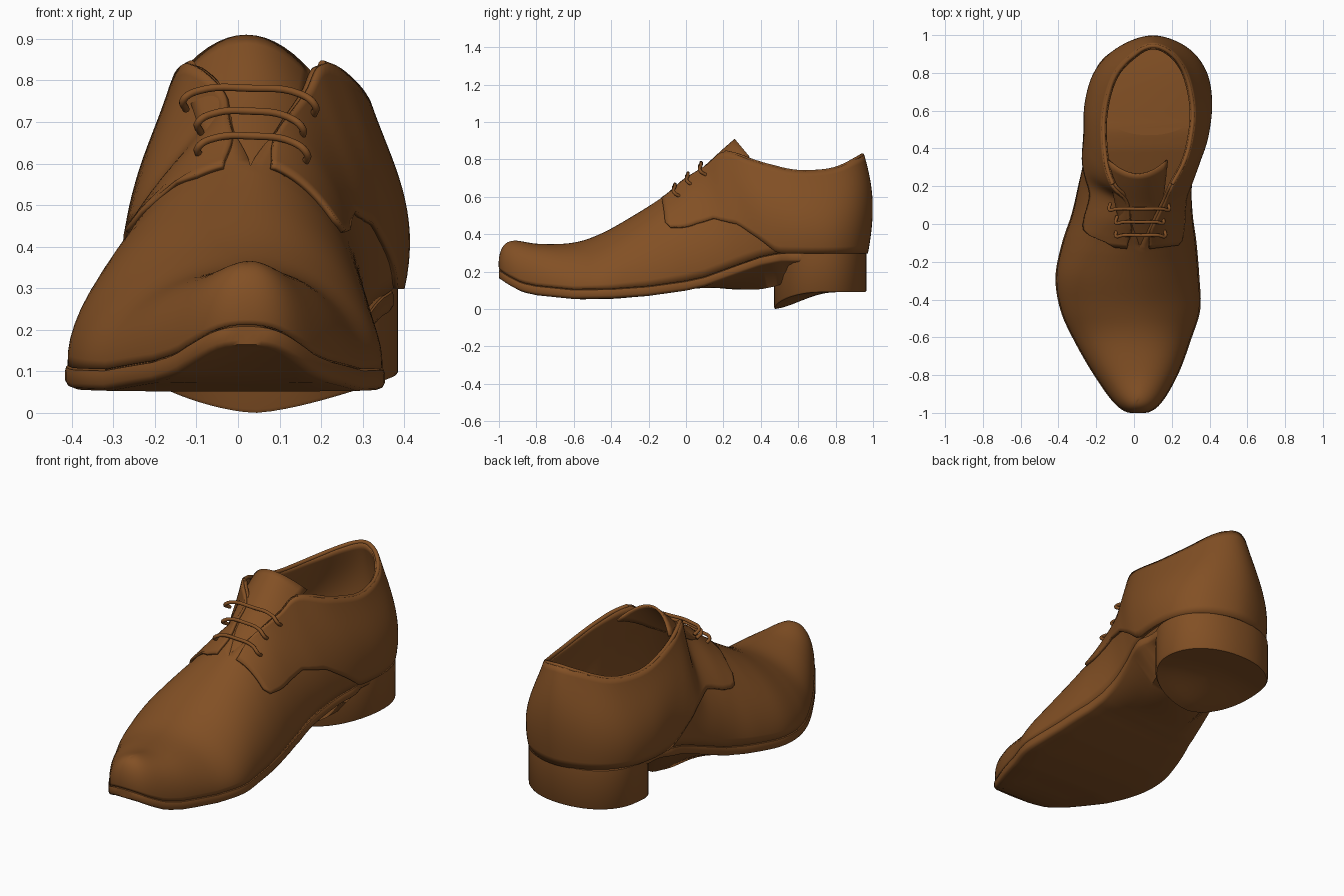
import bpy
import bmesh
import math
from mathutils import Vector

cube = bpy.data.objects.get("Cube")
if cube:
    bpy.data.objects.remove(cube)

leather = bpy.data.materials.new("brown leather")
leather.use_nodes = True
BROWN = (0.225, 0.08, 0.018, 1)
leather.diffuse_color = BROWN
leather.node_tree.nodes["Principled BSDF"].inputs["Base Color"].default_value = BROWN


def add_mesh(name, verts, faces, angle=40, solid=0, offset=1):
    me = bpy.data.meshes.new(name)
    me.from_pydata([tuple(v) for v in verts], [], faces)
    bm = bmesh.new()
    bm.from_mesh(me)
    bmesh.ops.remove_doubles(bm, verts=bm.verts, dist=0.0004)
    bm.to_mesh(me)
    bm.free()
    me.polygons.foreach_set("use_smooth", [True] * len(me.polygons))
    me.set_sharp_from_angle(angle=math.radians(angle))
    me.materials.append(leather)
    ob = bpy.data.objects.new(name, me)
    bpy.context.collection.objects.link(ob)
    if solid:
        mod = ob.modifiers.new("thickness", "SOLIDIFY")
        mod.thickness, mod.offset = solid, offset


def grid_faces(rows, cols, closed=False):
    """Quads between neighbouring rows; each row holds cols points."""
    return [(i * cols + j, (i + 1) % rows * cols + j,
             (i + 1) % rows * cols + j + 1, i * cols + j + 1)
            for i in range(rows if closed else rows - 1) for j in range(cols - 1)]


def smooth(a, b, v):
    t = max(0, min(1, (v - a) / (b - a)))
    return t * t * (3 - 2 * t)


def spline(p0, p1, p2, p3, t):
    return [0.5 * (2 * b + (c - a) * t + (2 * a - 5 * b + 4 * c - d) * t * t
                   + (3 * b - a - 3 * c + d) * t ** 3)
            for a, b, c, d in zip(p0, p1, p2, p3)]


def curve_at(keys, y):
    """Height read from a short list of (y, z) keys."""
    for (y0, z0), (y1, z1) in zip(keys, keys[1:]):
        if y <= y1:
            t = max(0, (y - y0) / (y1 - y0))
            return z0 + (z1 - z0) * t
    return keys[-1][1]


# Stations toe to heel: base y, base x right/left, top y, top x right/left, top z
STATIONS = [
    (-1, .02, .02, -.93, .02, .02, .362),
    (-.96, .125, -.085, -.9, .03, .03, .365),
    (-.8, .225, -.205, -.78, .03, .03, .348),
    (-.6, .3, -.32, -.6, .02, .02, .355),
    (-.45, .345, -.385, -.45, .01, .01, .405),
    (-.28, .34, -.41, -.28, .02, .02, .5),
    (-.1, .325, -.375, -.13, .03, .03, .595),
    (.05, .305, -.325, 0, .1, -.015, .69),
    (.2, .3, -.29, .12, .16, -.03, .77),
    (.33, .325, -.262, .21, .2, -.11, .838),
    (.48, .37, -.245, .36, .275, -.15, .79),
    (.65, .388, -.235, .58, .31, -.155, .735),
    (.8, .36, -.185, .78, .275, -.1, .745),
    (.91, .265, -.07, .895, .2, .005, .795),
    (.96, .1, .1, .94, .1, .1, .822)]
FEATHER = [(-1, .212), (-.95, .178), (-.88, .142), (-.8, .125), (-.6, .105), (-.4, .108),
           (-.2, .122), (0, .15), (.1, .172), (.3, .245), (.4, .28), (.5, .3)]
QUARTER_EDGE = [(-.2, .62), (-.12, .47), (-.08, .43), (0, .435), (.15, .48),
                (.28, .45), (.4, .37), (.5, .29), (.56, .1)]

# Closed loop of base and top points, running round by the +x side
right = [(r[1], r[0], r[4], r[3], r[6]) for r in STATIONS]
left = [(r[2], r[0], r[5], r[3], r[6]) for r in STATIONS]
keys = right + left[-2:0:-1]
K, SUB = len(keys), 6
loop = [spline(*[keys[(k + d) % K] for d in (-1, 0, 1, 2)], s / SUB)
        for k in range(K) for s in range(SUB)]
N = len(loop)
base = [Vector((p[0], p[1], curve_at(FEATHER, p[1]))) for p in loop]
top = [Vector(p[2:]) for p in loop]
# The vamp stays closed along its ridge ahead of the lacing
for i in range(1, 6 * SUB + 1):
    top[i].x = top[-i].x = (top[i].x + top[-i].x) / 2
normal = []
for i in range(N):
    d = base[(i + 1) % N] - base[i - 1]
    normal.append(Vector((d.y, -d.x, 0)).normalized())


def wall(i, t):
    """Point on the upper: t runs from the sole edge to the ridge or rim."""
    b, e, n = base[i], top[i], normal[i]
    h = e.z - b.z
    w = smooth(-.15, .35, b.y)
    flat = Vector((b.x - e.x, b.y - e.y, 0))
    broad = .85 - .3 * smooth(-.85, -.5, b.y)
    h1 = b + Vector((0, 0, .43 * h)) + n * (.008 + .034 * w)
    h2 = e + (flat * broad).lerp(n * .05 - Vector((0, 0, .33 * h)), w)
    s = 1 - t
    return b * s ** 3 + h1 * (3 * s * s * t) + h2 * (3 * s * t * t) + e * t ** 3


# Upper
M = 16
add_mesh("upper", [wall(i, j / M) for i in range(N) for j in range(M + 1)],
         grid_faces(N, M + 1, True), 60, .016, -1)

# Quarters: raised layer that wraps the heel and carries the lacing flaps
first = 6 * SUB
verts, stations = [], range(first, N - first + 1)


def below_edge(p):
    shift = .07 * (1 - smooth(-.1, .15, p.y)) if p.x < 0 else 0
    return p.z < curve_at(QUARTER_EDGE, p.y - shift)


for i in stations:
    v0 = 0
    while v0 < .8 and below_edge(wall(i, v0)):
        v0 += .005
    v1 = .9 + .1 * smooth(-.13, 0, top[i].y)
    verts += [wall(i, v0 + (v1 - v0) * j / M) for j in range(M + 1)]
add_mesh("quarters", verts, grid_faces(len(stations), M + 1), 50, .013)


def tube(name, paths, radius):
    cu = bpy.data.curves.new(name, "CURVE")
    cu.dimensions = "3D"
    cu.bevel_depth, cu.bevel_resolution = radius, 3
    cu.resolution_u, cu.use_fill_caps = 6, True
    for pts in paths:
        sp = cu.splines.new("BEZIER")
        sp.bezier_points.add(len(pts) - 1)
        for bp, co in zip(sp.bezier_points, pts):
            bp.co = co
            bp.handle_left_type = bp.handle_right_type = "AUTO"
    cu.materials.append(leather)
    ob = bpy.data.objects.new(name, cu)
    bpy.context.collection.objects.link(ob)


# Collar: rolled edge along the rim
rim = [top[i] + normal[i] * .002 for i in range(9 * SUB, N - 9 * SUB + 1)]
tube("collar", [rim[::3]], .011)

# Tongue: arched plate under the flaps, rising to a peak
RIDGE = [(-.22, .52), (-.13, .59), (0, .69), (.1, .768), (.2, .86), (.26, .912)]
verts, T, W = [], 20, 14
for a in range(T + 1):
    s = a / T
    y = -.22 + .48 * s
    half = .06 + .1 * s
    for b in range(W + 1):
        dx = half * (2 * b / W - 1)
        verts.append((.035 - .015 * s + dx, y + 3 * dx * dx * s ** 4,
                      curve_at(RIDGE, y) - .002 - 3.6 * dx * dx))
add_mesh("tongue", verts, [f[::-1] for f in grid_faces(T + 1, W + 1)], 60, .012, -1)

# Laces: three bars across the flaps, ends tucked into the eyelets
bars = []
for y, z, xl, xr in ((-.06, .66, -.09, .16), (.01, .72, -.09, .15), (.08, .775, -.125, .18)):
    mid = (xl + xr) / 2
    bars.append([(xl, y + .03, z - .045), (xl - .005, y - .005, z - .02), (xl + .03, y, z),
                 (mid, y, z + .006), (xr - .03, y, z - .008),
                 (xr + .005, y - .005, z - .035), (xr, y + .03, z - .06)])
tube("laces", bars, .009)

# Sole: rounded welt, tucked in above the heel, with a full waist underneath
rings = ((-.012, 0), (.003, -.004), (.006, -.014), (.006, -.036), (0, -.047),
         (-.014, -.052), (-.1, -.053))
C = len(rings)
verts = []
for i in range(N):
    y = base[i].y
    tuck = .03 * smooth(.47, .56, y)
    waist = .115 * smooth(.04, .42, y) * (1 - smooth(.47, .6, y))
    # The innermost ring narrows at the toe and heel so it never crosses itself
    narrow = smooth(-1, -.7, y) * (1 - smooth(.6, .95, y))
    for j, (out, dz) in enumerate(rings):
        inner = j == C - 1
        p = base[i] + normal[i] * ((out * narrow - .016 if inner else out) - tuck)
        p.z += dz - waist * inner
        p.y = max(p.y, -1)
        verts.append(p)
faces = [f[::-1] for f in grid_faces(N, C, True)]
for i in range(N // 2):
    a, b = i, i + 1
    c, d = (N - b) % N, (N - a) % N
    for j, flip in ((0, 1), (C - 1, -1)):
        quad = list(dict.fromkeys(k * C + j for k in (a, b, c, d)))
        faces.append(tuple(quad[::flip]))
add_mesh("sole", verts, faces, 50)

# Heel: oval block whose underside dips toward the front
H, R = 64, 8
verts = []
for k in range(H):
    ang = 2 * math.pi * k / H
    dx = .305 * math.copysign(abs(math.cos(ang)) ** .93, math.cos(ang))
    dy = .247 * math.copysign(abs(math.sin(ang)) ** .93, math.sin(ang))
    verts.append((.08 + dx, .717 + dy, .3))
    for j in range(R + 1):
        r = 1 if j == 0 else .98 * (1 - (j - 1) / (R - 1))
        x, y = .08 + dx * r, .717 + dy * r
        reach = min(1, math.hypot((x - .04) * .65, y - .475) / .33)
        z = .09 * math.sin(reach * math.pi / 2) ** 1.5
        verts.append((x, y, z + (.008 if j == 0 else 0)))
faces = [f[::-1] for f in grid_faces(H, R + 2, True)]
faces.append(tuple((R + 2) * k for k in range(H)))
add_mesh("heel", verts, faces, 40)
